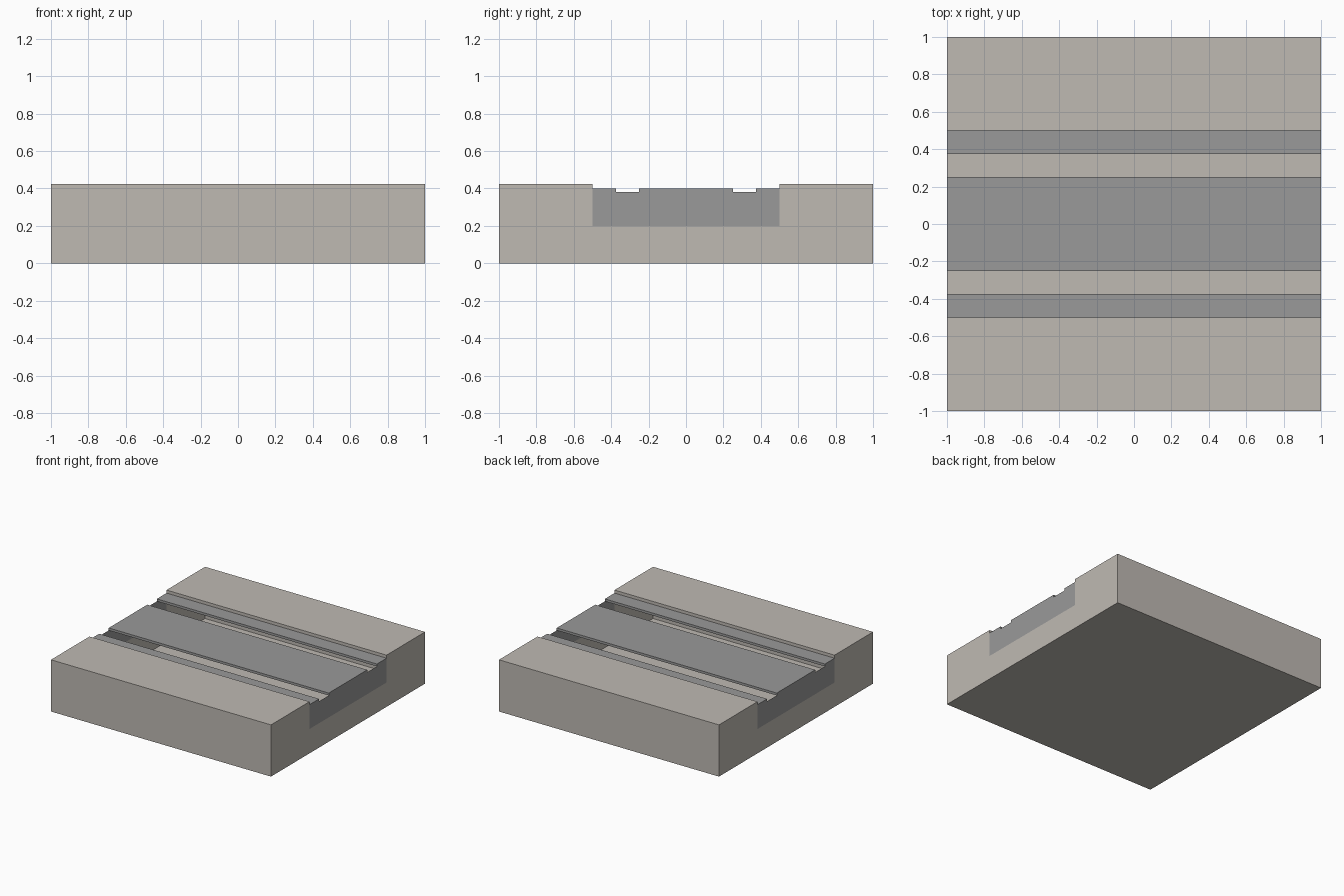
import bpy, bmesh

if "Cube" in bpy.data.objects:
    bpy.data.objects.remove(bpy.data.objects["Cube"])

X = 1.0                                  # half length along x
TOP, RAIL, SLOT, MID = 0.425, 0.40, 0.38, 0.20


def material(name, rgb):
    m = bpy.data.materials.new(name)
    m.diffuse_color = (*rgb, 1)
    m.use_nodes = True
    m.node_tree.nodes["Principled BSDF"].inputs["Base Color"].default_value = m.diffuse_color
    return m


def swept_shell(name, strips, cap, mat):
    """Sweep open (y, z) profiles along x and close both ends with a cap.
    Points run clockwise as seen from +x, so faces point outward."""
    bm = bmesh.new()
    for strip in strips:
        left = [bm.verts.new((-X, y, z)) for y, z in strip]
        right = [bm.verts.new((X, y, z)) for y, z in strip]
        for i in range(len(strip) - 1):
            bm.faces.new((left[i], right[i], right[i + 1], left[i + 1]))
    bm.faces.new([bm.verts.new((-X, y, z)) for y, z in cap])
    bm.faces.new([bm.verts.new((X, y, z)) for y, z in reversed(cap)])
    bmesh.ops.remove_doubles(bm, verts=bm.verts, dist=1e-5)
    mesh = bpy.data.meshes.new(name)
    bm.to_mesh(mesh)
    bm.free()
    mesh.materials.append(mat)
    obj = bpy.data.objects.new(name, mesh)
    bpy.context.collection.objects.link(obj)
    return obj


def mirrored(points):
    return [(-y, z) for y, z in reversed(points)]


stone = material("warm_stone", (0.52, 0.49, 0.45))
grey = material("mid_grey", (0.32, 0.32, 0.32))

# Hollow paving block with a wide channel in the middle
side = [(0.5, RAIL), (0.5, TOP), (1, TOP), (1, 0)]
outline = side + mirrored(side)
swept_shell("paving_block", [outline],
            [(0.5, MID)] + outline[1:-1] + [(-0.5, MID)], stone)

# Track bed: centre plate and two edge plates, with open slots between
centre = [(-0.25, SLOT), (-0.25, RAIL), (0.25, RAIL), (0.25, SLOT)]
edge = [(0.375, SLOT), (0.375, RAIL), (0.5, RAIL)]
swept_shell("track_bed", [mirrored(edge), centre, edge],
            [(-0.5, MID)] + mirrored(edge) + centre + edge + [(0.5, MID)], grey)
